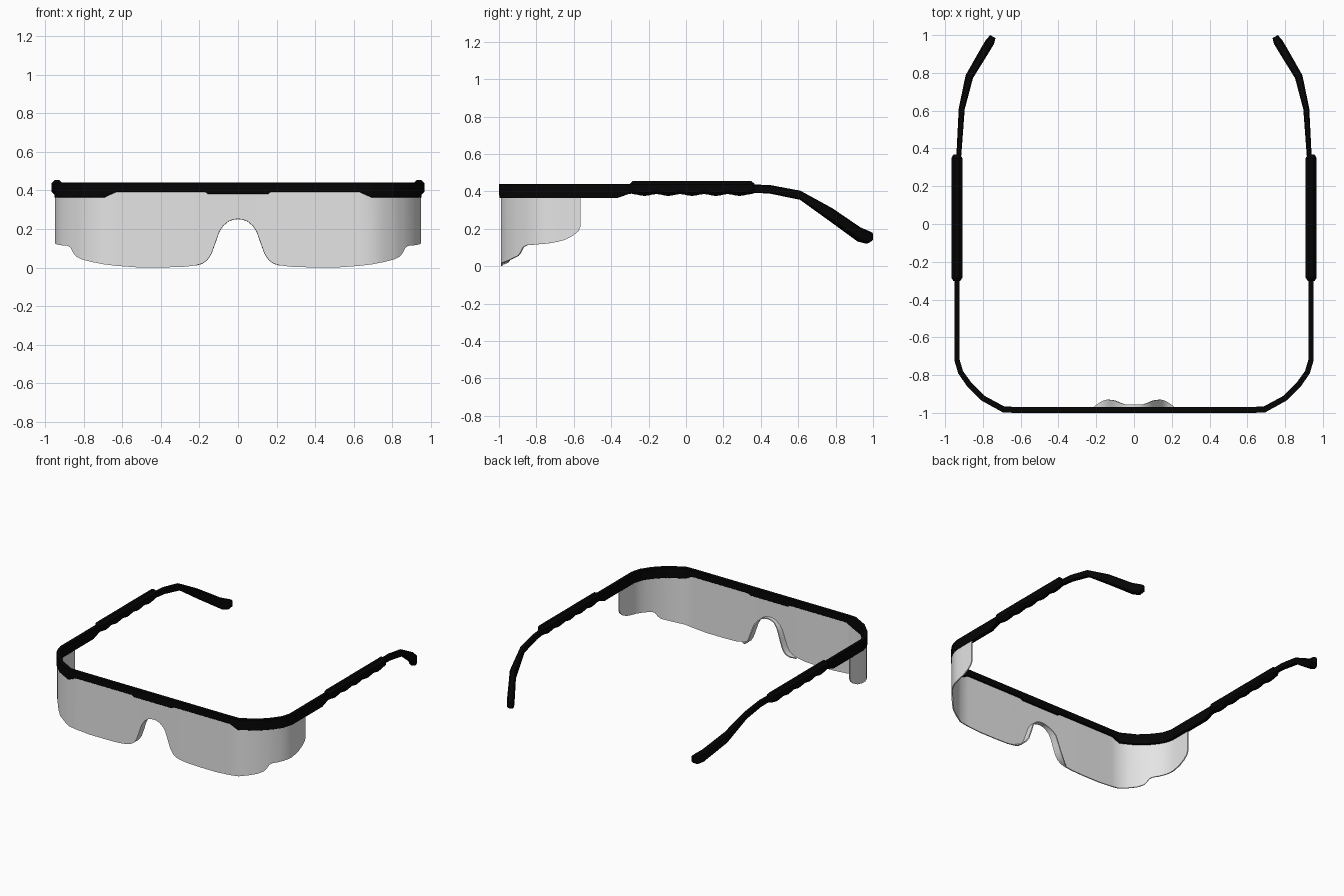
import bpy, bmesh, math
from mathutils import Vector


def material(name, rgba):
    m = bpy.data.materials.new(name)
    m.diffuse_color = rgba
    return m


BLACK = material("black plastic", (0.0015, 0.0015, 0.0015, 1))
TINT = material("pale grey lens", (0.78, 0.78, 0.78, 1))


def finish(name, bm, mat):
    bmesh.ops.recalc_face_normals(bm, faces=bm.faces)
    me = bpy.data.meshes.new(name)
    bm.to_mesh(me)
    bm.free()
    me.materials.append(mat)
    ob = bpy.data.objects.new(name, me)
    bpy.context.collection.objects.link(ob)
    return ob


def modify(ob, kind, **settings):
    m = ob.modifiers.new(kind, kind)
    for k, v in settings.items():
        setattr(m, k, v)
    return m


def sweep(name, rows, chamfer):
    """Loft chamfered box sections; row = x, y, z bottom, z top, half width."""
    bm = bmesh.new()
    rings = []
    pts = [Vector(r[:2]) for r in rows]
    for i, (x, y, zb, zt, w) in enumerate(rows):
        d1 = (pts[i] - pts[max(i - 1, 0)]).normalized()
        d2 = (pts[min(i + 1, len(pts) - 1)] - pts[i]).normalized()
        t = (d1 + d2).normalized()
        n = Vector((t.y, -t.x))
        h, c = (zt - zb) / 2, min(w, (zt - zb) / 2) * chamfer
        sec = [(w, h - c), (w - c, h), (c - w, h), (-w, h - c),
               (-w, c - h), (c - w, -h), (w - c, -h), (w, c - h)]
        rings.append([bm.verts.new((x + n.x * u, y + n.y * u, (zb + zt) / 2 + v))
                      for u, v in sec])
    for a, b in zip(rings, rings[1:]):
        for k in range(8):
            bm.faces.new((a[k], a[k - 1], b[k - 1], b[k]))
    bm.faces.new(rings[0])
    bm.faces.new(rings[-1])
    return finish(name, bm, BLACK)


def mirrored(half):
    return [(-r[0],) + tuple(r[1:]) for r in reversed(half)] + half


# Brow bar wrapping round into the arms
brow = [(0.155, -0.984, 0.381, 0.44, 0.016), (0.17, -0.984, 0.392, 0.44, 0.016),
        (0.63, -0.984, 0.392, 0.44, 0.016), (0.69, -0.982, 0.364, 0.44, 0.016),
        (0.80, -0.922, 0.364, 0.44, 0.015), (0.872, -0.85, 0.364, 0.44, 0.015),
        (0.918, -0.785, 0.364, 0.44, 0.014), (0.937, -0.72, 0.364, 0.44, 0.014),
        (0.937, -0.37, 0.364, 0.44, 0.014), (0.937, -0.31, 0.385, 0.44, 0.014),
        (0.937, -0.25, 0.395, 0.44, 0.012)]
sweep("brow_bar", mirrored(brow), 0.12)

# Thick grips with a scalloped underside
grip = [(0.938, -0.302, 0.392, 0.44, 0.018)]
for i in range(31):
    s = i / 30
    grip.append((0.938, -0.285 + 0.635 * s,
                 0.386 - 0.01 * abs(math.sin(5 * math.pi * s)) ** 2, 0.455, 0.029))
grip.append((0.938, 0.367, 0.392, 0.44, 0.018))
modify(sweep("arm_grip", grip, 0.6), 'MIRROR')

# Ear pieces bending down and inward
ear = [(0.932, 0.30, 0.393, 0.437, 0.012), (0.927, 0.37, 0.393, 0.437, 0.013),
       (0.922, 0.45, 0.388, 0.434, 0.014), (0.912, 0.61, 0.356, 0.404, 0.016),
       (0.872, 0.78, 0.236, 0.309, 0.021), (0.786, 0.925, 0.132, 0.208, 0.024),
       (0.762, 0.965, 0.122, 0.191, 0.024), (0.747, 0.992, 0.137, 0.18, 0.016)]
modify(sweep("ear_piece", ear, 0.4), 'MIRROR')

# Wraparound lens: columns of x, y, bottom z, depth of nose flange
F = -0.986
half = [(0.025, F, 0.252, 0.03), (0.05, F, 0.243, 0.031), (0.08, F, 0.218, 0.042),
        (0.10, F, 0.187, 0.051), (0.12, F, 0.13, 0.055), (0.14, F, 0.075, 0.056),
        (0.16, F, 0.043, 0.051), (0.185, F, 0.024, 0.038), (0.22, F, 0.013, 0.012),
        (0.28, F, 0.004, 0), (0.38, F, 0.001, 0), (0.52, F, 0.001, 0),
        (0.63, F, 0.009, 0), (0.695, -0.984, 0.017, 0), (0.75, -0.956, 0.028, 0),
        (0.805, -0.925, 0.042, 0), (0.835, -0.897, 0.056, 0),
        (0.85, -0.883, 0.074, 0), (0.865, -0.868, 0.104, 0),
        (0.88, -0.85, 0.113, 0), (0.905, -0.818, 0.115, 0),
        (0.924, -0.785, 0.118, 0), (0.938, -0.75, 0.121, 0),
        (0.944, -0.715, 0.125, 0), (0.945, -0.65, 0.14, 0),
        (0.945, -0.605, 0.163, 0), (0.945, -0.575, 0.188, 0),
        (0.945, -0.563, 0.215, 0)]
cols = mirrored([(0, F, 0.255, 0.03)] + half)
del cols[len(half)]
bm = bmesh.new()
made = []
for x, y, z, d in cols:
    made.append((bm.verts.new((x, y, 0.41)), bm.verts.new((x, y, z)),
                 bm.verts.new((x, y + d, z)) if d else None))
for a, b in zip(made, made[1:]):
    bm.faces.new((a[0], a[1], b[1], b[0]))
    if a[2] and b[2]:
        bm.faces.new((a[1], a[2], b[2], b[1]))
lens = finish("lens", bm, TINT)
modify(lens, 'SOLIDIFY', thickness=0.008, offset=0)
bpy.context.view_layer.objects.active = lens
lens.select_set(True)
bpy.ops.object.modifier_apply(modifier='SOLIDIFY')
bpy.ops.object.shade_smooth_by_angle(angle=math.radians(40))
